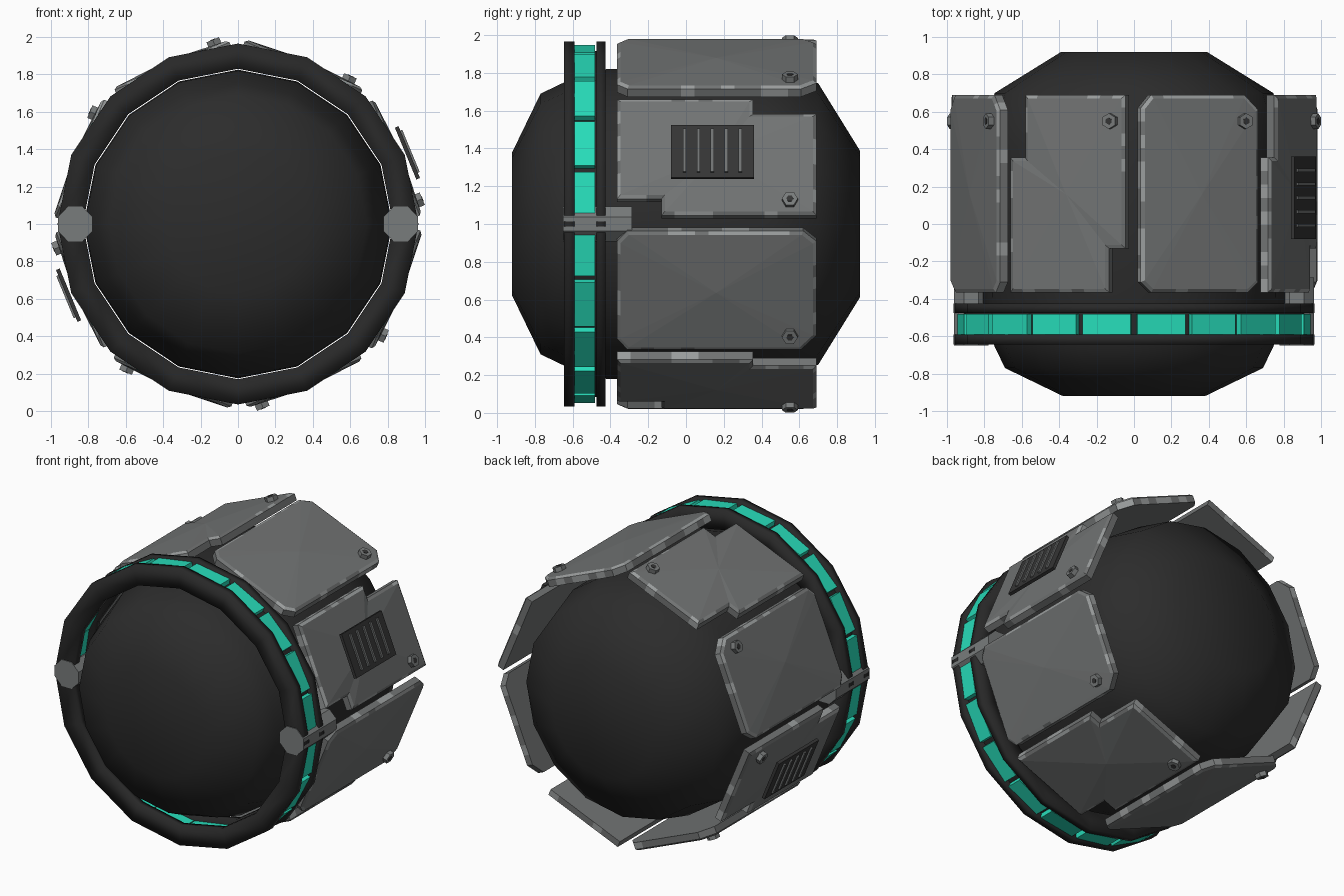
import bpy, bmesh, math, random
from mathutils import Vector

if "Cube" in bpy.data.objects:
    bpy.data.objects.remove(bpy.data.objects["Cube"])
random.seed(4)


def material(name, rgb):
    m = bpy.data.materials.new(name)
    m.diffuse_color = (*rgb, 1)
    m.use_nodes = True
    m.node_tree.nodes["Principled BSDF"].inputs["Base Color"].default_value = m.diffuse_color
    return m


CORE = material("core black", (0.025, 0.025, 0.025))
RUBBER = material("ring black", (0.021, 0.021, 0.021))
GREY = material("armour grey", (0.165, 0.172, 0.172))
WORN = material("worn edge grey", (0.32, 0.335, 0.335))
BOLT = material("bolt grey", (0.19, 0.2, 0.2))
TEAL = material("glow teal", (0.02, 0.72, 0.49))
VENT = material("vent black", (0.035, 0.035, 0.035))


def finish(bm, name, mats, smooth=None):
    bmesh.ops.recalc_face_normals(bm, faces=bm.faces[:])
    me = bpy.data.meshes.new(name)
    bm.to_mesh(me)
    bm.free()
    for m in mats:
        me.materials.append(m)
    ob = bpy.data.objects.new(name, me)
    bpy.context.collection.objects.link(ob)
    if smooth:
        bpy.context.view_layer.objects.active = ob
        ob.select_set(True)
        bpy.ops.object.shade_smooth_by_angle(angle=math.radians(smooth))
        ob.select_set(False)
    return ob


def place(a, y, t, d):
    """Point on the drum: y along the axis, t around it, d out from it."""
    return Vector((d * math.cos(a) - t * math.sin(a), y,
                   1 + d * math.sin(a) + t * math.cos(a)))


def lathe(name, profile, mat, closed, n=16, smooth=50):
    bm = bmesh.new()
    rings = [[bm.verts.new(place(math.tau * i / n, y, 0, r)) for i in range(n)]
             for r, y in profile]
    pairs = list(zip(rings, rings[1:]))
    if closed:
        pairs.append((rings[-1], rings[0]))
    else:
        bm.faces.new(rings[0])
        bm.faces.new(rings[-1])
    for p, q in pairs:
        for i in range(n):
            j = (i + 1) % n
            bm.faces.new((p[i], p[j], q[j], q[i]))
    return finish(bm, name, [mat], smooth)


def prism(bm, a, outline, d0, d1, mi=0):
    """Extrude a (y, t) outline outward from d0 to d1."""
    lo = [bm.verts.new(place(a, y, t, d0)) for y, t in outline]
    hi = [bm.verts.new(place(a, y, t, d1)) for y, t in outline]
    n = len(lo)
    bm.faces.new(lo[::-1]).material_index = mi
    top = bm.faces.new(hi)
    top.material_index = mi
    for i in range(n):
        j = (i + 1) % n
        bm.faces.new((lo[i], lo[j], hi[j], hi[i])).material_index = mi
    return top


def rect(y0, y1, t0, t1):
    return [(y0, t0), (y1, t0), (y1, t1), (y0, t1)]


def ngon(y, t, r, n):
    return [(y + r * math.cos(math.tau * i / n), t + r * math.sin(math.tau * i / n))
            for i in range(n)]


def split(outline, step=0.07):
    pts = []
    for p, q in zip(outline, outline[1:] + outline[:1]):
        k = max(1, round(math.dist(p, q) / step))
        pts += [(p[0] + (q[0] - p[0]) * i / k, p[1] + (q[1] - p[1]) * i / k)
                for i in range(k)]
    return pts


# Rounded core with flat ends
lathe("core", [(0.38, -0.92), (0.69, -0.77), (0.75, -0.645), (0.82, -0.42), (0.825, 0),
               (0.82, 0.42), (0.745, 0.7), (0.39, 0.92)], CORE, False)

# Two black rings with a glowing band between them
for name, y0, y1 in (("front_ring", -0.645, -0.59), ("rear_ring", -0.475, -0.425)):
    lathe(name, [(0.83, y0), (0.965, y0), (0.965, y1), (0.83, y1)], RUBBER, True, 16, 100)
lathe("band_backing", [(0.86, -0.6), (0.915, -0.6), (0.915, -0.47), (0.86, -0.47)], RUBBER, True, 40)

bm = bmesh.new()
for k in range(20):
    prism(bm, math.radians(9 + 18 * k), rect(-0.59, -0.482, -0.13, 0.13), 0.845, 0.94)
finish(bm, "glow_segments", [TEAL])

# Octagonal side pins
for name, s in (("left_pin", -1), ("right_pin", 1)):
    bm = bmesh.new()
    loops = [[bm.verts.new((s * 0.87 + 0.1 * math.cos(math.radians(22.5 + 45 * i)), y,
                            1 + 0.1 * math.sin(math.radians(22.5 + 45 * i))))
              for i in range(8)] for y in (-0.65, -0.285)]
    bmesh.ops.bridge_loops(bm, edges=[bm.edges.new((l[i], l[(i + 1) % 8]))
                                      for l in loops for i in range(8)])
    for l in loops:
        bm.faces.new(l)
    finish(bm, name, [BOLT])

# Armour plates: stepped and chamfered outlines alternate round the drum
STEPPED = [(-0.365, -0.235), (-0.13, -0.235), (-0.13, -0.33), (0.69, -0.33),
           (0.69, 0.25), (0.355, 0.25), (0.355, 0.335), (-0.365, 0.335)]
CHAMFERED = [(-0.365, -0.28), (-0.31, -0.34), (0.61, -0.34), (0.69, -0.26),
             (0.69, 0.28), (0.62, 0.34), (-0.31, 0.34), (-0.365, 0.28)]
for k in range(8):
    a = math.radians(22.5 + 45 * k)
    bm = bmesh.new()
    top = prism(bm, a, split(CHAMFERED if k % 2 else STEPPED), 0.87, 0.915)
    bm.normal_update()
    rim = bmesh.ops.inset_region(bm, faces=[top], thickness=0.018, depth=0.013,
                                 use_even_offset=True)["faces"]
    # patches of wear on the bevel and the wall below it
    for f in rim:
        if random.random() < 0.45:
            f.material_index = 1
            for e in f.edges:
                for g in e.link_faces:
                    if g not in rim and g is not top and random.random() < 0.6:
                        g.material_index = 1
    bm.normal_update()
    # shallow peak in the middle
    peak = bmesh.ops.poke(bm, faces=[top])["verts"][0]
    peak.co = place(a, 0.16, 0, 0.952)
    finish(bm, f"armour_plate_{k + 1}", [GREY, WORN])

    # Hex bolt with a dark socket
    bm = bmesh.new()
    prism(bm, a, ngon(0.55, -0.252, 0.042, 6), 0.91, 0.962)
    prism(bm, a, ngon(0.55, -0.252, 0.019, 6), 0.955, 0.964, 1)
    finish(bm, f"bolt_{k + 1}", [BOLT, VENT])

# Vents on two opposite stepped plates
for name, deg in (("right_vent", 22.5), ("left_vent", 202.5)):
    a = math.radians(deg)
    bm = bmesh.new()
    prism(bm, a, rect(-0.08, 0.36, -0.145, 0.155), 0.972, 0.993)
    for i in range(5):
        y = -0.008 + 0.074 * i
        prism(bm, a, rect(y - 0.009, y + 0.009, -0.115, 0.13), 0.985, 1.004, 1)
    finish(bm, name, [VENT, GREY])
